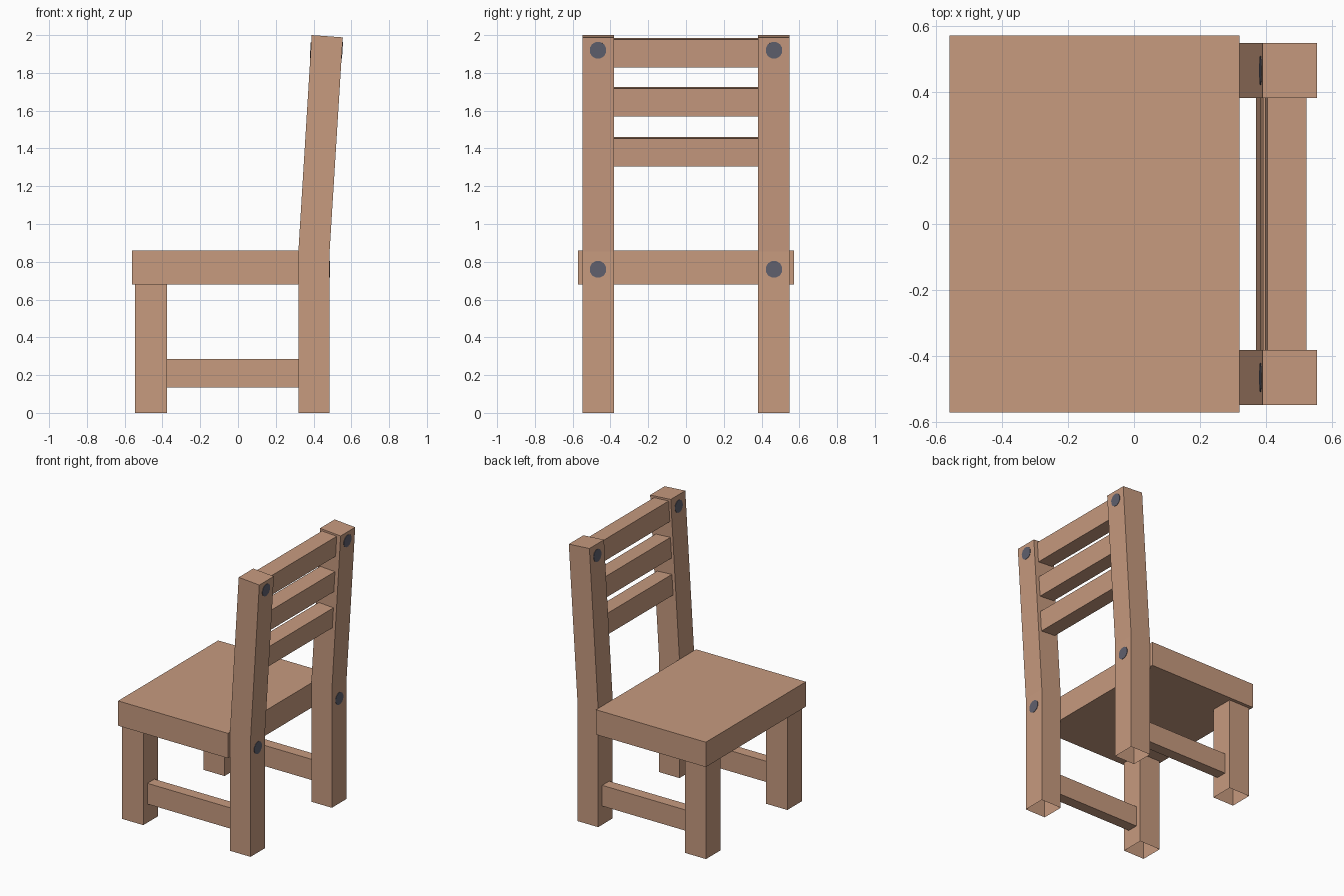
import bpy, bmesh, math
from mathutils import Matrix, Vector

if "Cube" in bpy.data.objects:
    bpy.data.objects.remove(bpy.data.objects["Cube"])


def material(name, rgb):
    m = bpy.data.materials.new(name)
    m.diffuse_color = (*rgb, 1)
    m.use_nodes = True
    m.node_tree.nodes["Principled BSDF"].inputs["Base Color"].default_value = m.diffuse_color
    return m


WOOD = material("wood", (0.57, 0.325, 0.212))
STEEL = material("bolt_steel", (0.115, 0.117, 0.155))


def finish(name, bm, mat):
    bmesh.ops.recalc_face_normals(bm, faces=bm.faces)
    me = bpy.data.meshes.new(name)
    bm.to_mesh(me)
    bm.free()
    me.materials.append(mat)
    ob = bpy.data.objects.new(name, me)
    bpy.context.collection.objects.link(ob)
    return ob


def prism(name, profile, y0, y1, open_bottom=False):
    """Side profile of (x, z) points, pulled along y from y0 to y1."""
    bm = bmesh.new()
    a = [bm.verts.new((x, y0, z)) for x, z in profile]
    b = [bm.verts.new((x, y1, z)) for x, z in profile]
    bm.faces.new(a)
    bm.faces.new(b)
    n = len(profile)
    for i in range(n):
        j = (i + 1) % n
        bm.faces.new((a[i], a[j], b[j], b[i]))
    bmesh.ops.recalc_face_normals(bm, faces=bm.faces)
    if open_bottom:  # hollow leg ends
        low = [f for f in bm.faces if all(v.co.z < 0.001 for v in f.verts)]
        bmesh.ops.delete(bm, geom=low, context='FACES_ONLY')
    me_ob = finish(name, bm, WOOD)
    return me_ob


def rect(x0, x1, z0, z1):
    return [(x0, z0), (x1, z0), (x1, z1), (x0, z1)]


def bolt_head(name, x, y, z, tilt):
    """Thin disc facing along x, leaning with the leg."""
    bm = bmesh.new()
    bmesh.ops.create_cone(bm, cap_ends=True, segments=12, radius1=0.045,
                          radius2=0.045, depth=0.005)
    m = (Matrix.Translation(Vector((x, y, z)))
         @ Matrix.Rotation(math.pi / 2 + tilt, 4, 'Y')
         @ Matrix.Rotation(math.pi / 12, 4, 'Z'))
    bmesh.ops.transform(bm, matrix=m, verts=bm.verts)
    finish(name, bm, STEEL)


SLOPE = 0.07 / 1.14          # lean of the backrest
TILT = math.atan(SLOPE)

# seat
prism("seat", rect(-0.56, 0.32, 0.68, 0.86), -0.573, 0.573)

# legs, side rails and bolts, mirrored left and right
back_profile = [(0.32, 0), (0.485, 0), (0.485, 0.855), (0.555, 1.988),
                (0.39, 2.0), (0.32, 0.86)]
for side, s in (("right", -1), ("left", 1)):
    y0, y1 = sorted((s * 0.382, s * 0.549))
    prism(side + "_front_leg", rect(-0.545, -0.375, 0, 0.68), y0, y1, True)
    prism(side + "_back_leg", back_profile, y0, y1, True)
    r0, r1 = sorted((s * 0.422, s * 0.502))
    prism(side + "_side_rail", rect(-0.375, 0.32, 0.135, 0.285), r0, r1)
    yc = s * 0.466
    bolt_head(side + "_lower_bolt", 0.485, yc, 0.76, 0)
    bolt_head(side + "_upper_bolt_back", 0.485 + (1.92 - 0.855) * 0.0618, yc, 1.92, TILT)
    bolt_head(side + "_upper_bolt_front", 0.32 + (1.92 - 0.86) * SLOPE, yc, 1.92, TILT)

# back slats, leaning with the back legs
for i, (x, z) in enumerate(((0.371, 1.312), (0.383, 1.577), (0.397, 1.837))):
    w, h = 0.118, 0.148
    along = Vector((math.sin(TILT), math.cos(TILT))) * h
    deep = Vector((math.cos(TILT), -math.sin(TILT))) * w
    p = Vector((x, z))
    prism("back_slat_%d" % (i + 1),
          [tuple(q) for q in (p, p + deep, p + deep + along, p + along)],
          -0.382, 0.382)
